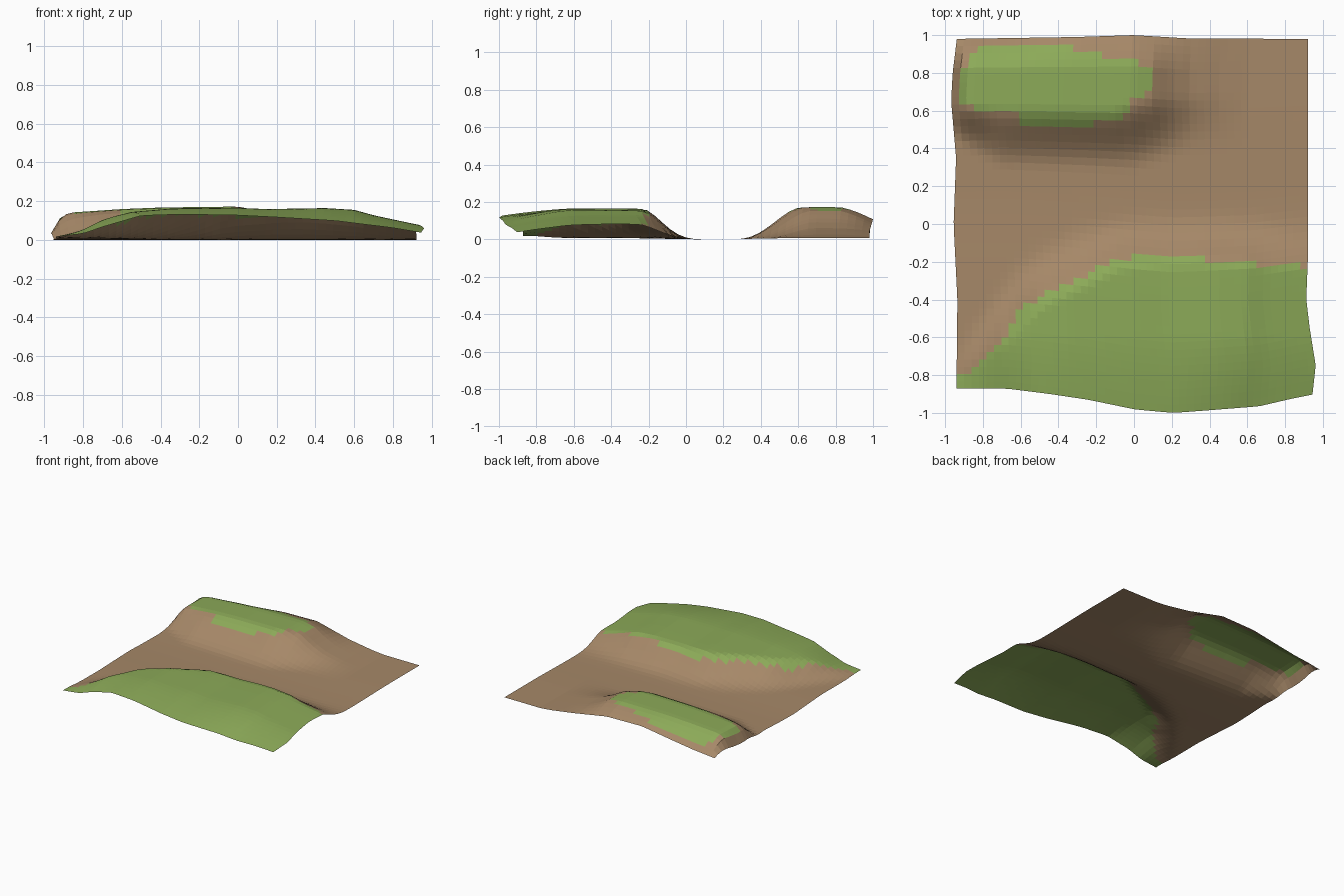
import bpy, bmesh

if "Cube" in bpy.data.objects:
    bpy.data.objects.remove(bpy.data.objects["Cube"])

N = 48  # cells per side of the terrain sheet


def smooth(t):
    t = max(0.0, min(1.0, t))
    return t * t * (3 - 2 * t)


def curve(x, *pts):
    """Piecewise linear curve through (x, value) points."""
    if x <= pts[0][0]:
        return pts[0][1]
    for (x0, a), (x1, b) in zip(pts, pts[1:]):
        if x <= x1:
            return a + (b - a) * (x - x0) / (x1 - x0)
    return pts[-1][1]


# --- outline of the sheet
def left(y):
    return curve(y, (-.87, -.94), (-.4, -.935), (0, -.955), (.35, -.942), (.65, -.968), (.8, -.96), (.98, -.938))


def right(y):
    return curve(y, (-.9, .945), (-.75, .962), (-.55, .93), (-.4, .912), (-.2, .92), (.98, .922))


def front(x):
    return curve(x, (-.67, -.872), (-.45, -.9), (-.25, -.93), (0, -.982), (.2, -1), (.4, -.985),
                 (.65, -.965), (.82, -.925), (.945, -.9))


def back(x):
    return curve(x, (-.94, .98), (-.3, .99), (0, 1), (.3, .982), (.92, .98))


# --- front hill: top height, edge height, shoulder and foot of its slope
def front_hill(x, y):
    top = curve(x, (-.94, .012), (-.8, .055), (-.7, .1), (-.55, .137), (-.35, .154), (0, .158),
                (.15, .152), (.45, .157), (.6, .148), (.7, .12), (.85, .088), (.96, .065))
    edge = curve(x, (-.94, .01), (-.8, .025), (-.7, .06), (-.5, .118), (-.3, .125), (0, .12),
                 (.2, .11), (.5, .092), (.8, .055), (.95, .03))
    shoulder = curve(x, (-.94, -.85), (-.65, -.62), (-.5, -.46), (-.3, -.36), (-.1, -.25), (.35, -.23), (.92, -.26))
    foot = curve(x, (-.94, -.55), (-.6, -.12), (-.3, .06), (0, .11), (.92, .11))
    t = max(0, min(1, (foot - y) / (foot - shoulder)))
    z = top * smooth(t ** 1.7)
    d = max(0, (-.6 - y) / (-.6 - front(x)))
    return z + (min(edge, z) - z) * min(1, d) ** 1.5


# --- back hill: plateau with steep left end and long right tail
def back_hill(x, y):
    top = curve(x, (-.965, .025), (-.91, .12), (-.85, .135), (-.6, .152), (-.4, .16), (0, .165),
                (.1, .145), (.2, .09), (.3, .05), (.45, .018), (.6, 0))
    edge = curve(x, (-.94, .01), (-.75, .03), (-.55, .06), (-.3, .1), (0, .1), (.15, .07),
                 (.3, .04), (.5, .01), (.6, 0))
    shoulder = curve(x, (-.95, .63), (-.1, .62), (.1, .68), (.4, .7))
    foot = curve(x, (-.95, .43), (-.7, .28), (0, .27), (.3, .38))
    t = max(0, min(1, (y - foot) / (shoulder - foot)))
    z = top * smooth(t ** 1.2)
    d = max(0, (y - .82) / (back(x) - .82))
    return z + (min(edge, z) - z) * min(1, d) ** 1.4


# --- grass rule: two regions bounded along y
def is_grass(x, y):
    limit = curve(x, (-.94, -.82), (-.8, -.72), (-.65, -.55), (-.6, -.45), (-.45, -.36), (-.3, -.3),
                  (-.1, -.18), (.35, -.155), (.4, -.2), (.92, -.225))
    if y < limit:
        return True
    low = curve(x, (-.61, .615), (-.6, .53), (-.07, .53), (-.02, .65), (.09, .7))
    high = curve(x, (-.92, .78), (-.85, .91), (-.75, .95), (-.4, .95), (-.2, .9), (.09, .84))
    return -.92 < x < .09 and low < y < high


def material(name, rgb):
    m = bpy.data.materials.new(name)
    m.diffuse_color = (*rgb, 1)
    m.use_nodes = True
    m.node_tree.nodes["Principled BSDF"].inputs["Base Color"].default_value = m.diffuse_color
    return m


# --- terrain sheet
bm = bmesh.new()
rows = []
for j in range(N + 1):
    row = []
    for i in range(N + 1):
        u, v = i / N, j / N
        x0 = -.94 + 1.87 * u
        y = front(x0) + (back(x0) - front(x0)) * v
        x = left(y) + (right(y) - left(y)) * u
        z = front_hill(x, y) + back_hill(x, y) + .007 * smooth(abs(y - .12) * 2)
        row.append(bm.verts.new((x, y, z)))
    rows.append(row)
for j in range(N):
    for i in range(N):
        f = bm.faces.new((rows[j][i], rows[j][i + 1], rows[j + 1][i + 1], rows[j + 1][i]))
        c = f.calc_center_median()
        f.material_index = 1 if is_grass(c.x, c.y) else 0

# stand the sheet on the floor
low = min(v.co.z for v in bm.verts)
for v in bm.verts:
    v.co.z -= low

mesh = bpy.data.meshes.new("terrain")
bm.to_mesh(mesh)
bm.free()
mesh.materials.append(material("earth_brown", (.381, .246, .138)))
mesh.materials.append(material("grass_green", (.262, .402, .098)))
terrain = bpy.data.objects.new("terrain", mesh)
bpy.context.collection.objects.link(terrain)
